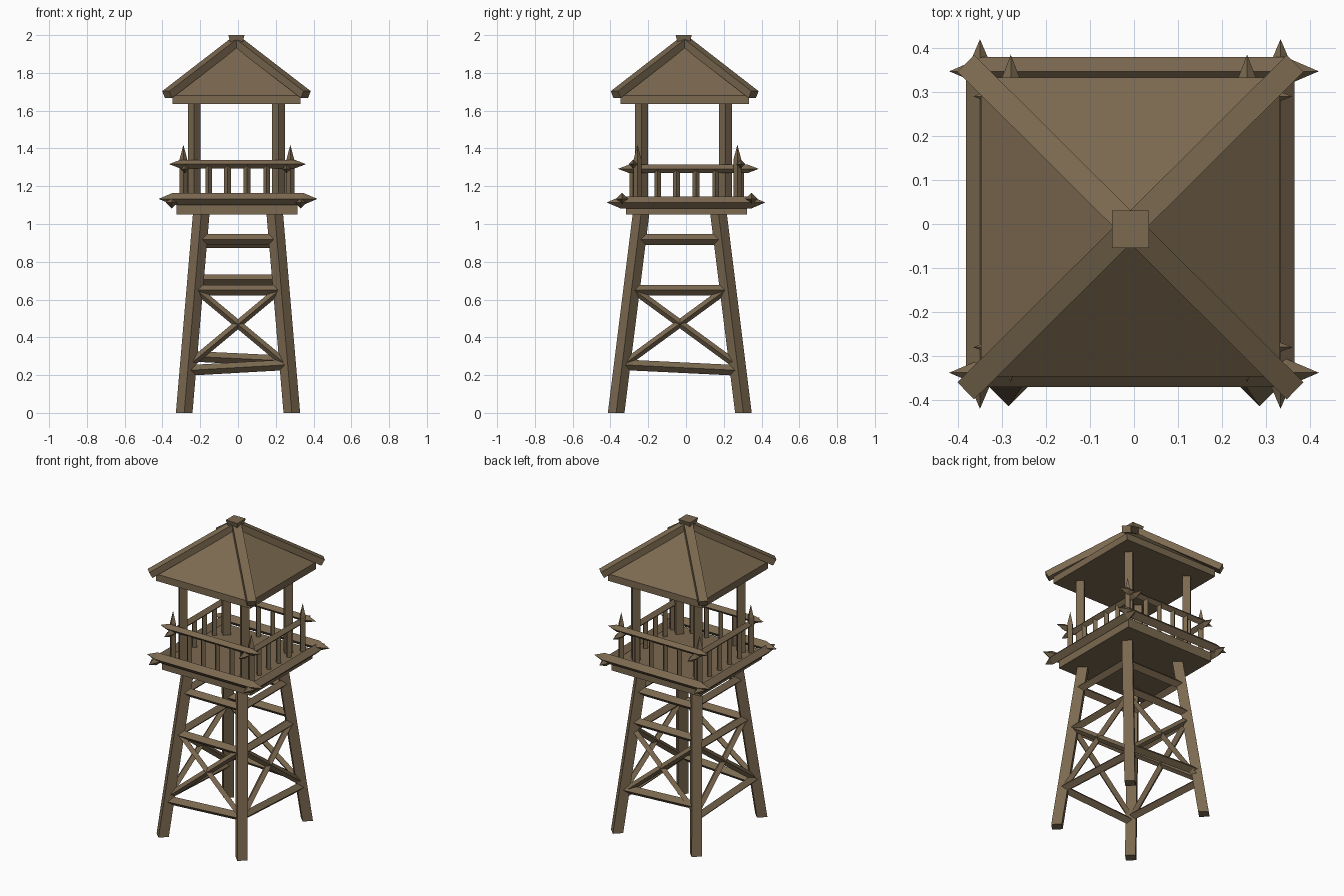
import bpy, bmesh
from mathutils import Vector

if "Cube" in bpy.data.objects:
    bpy.data.objects.remove(bpy.data.objects["Cube"])

wood = bpy.data.materials.new("weathered wood")
wood.diffuse_color = (0.2, 0.143, 0.081, 1)
wood.use_nodes = True
wood.node_tree.nodes["Principled BSDF"].inputs["Base Color"].default_value = wood.diffuse_color


def finish(name, bm):
    bmesh.ops.recalc_face_normals(bm, faces=bm.faces)
    me = bpy.data.meshes.new(name)
    bm.to_mesh(me)
    bm.free()
    me.materials.append(wood)
    ob = bpy.data.objects.new(name, me)
    bpy.context.collection.objects.link(ob)
    return ob


def diamond(r):
    return [(r, 0), (0, r), (-r, 0), (0, -r)]


def rect(w, h):
    return [(w, h), (-w, h), (-w, -h), (w, -h)]


def beam(name, a, b, profile, spike_a=0, spike_b=0, level_ends=False):
    """Four-sided timber from a to b; optional pointed ends of given length."""
    a, b = Vector(a), Vector(b)
    d = (b - a).normalized()
    if level_ends or abs(d.z) > 0.99:
        u, v = Vector((1, 0, 0)), Vector((0, 1, 0))
    else:
        u = d.cross(Vector((0, 0, 1))).normalized()
        v = u.cross(d)
    bm = bmesh.new()
    rings = [[bm.verts.new(p + u * x + v * y) for x, y in profile] for p in (a, b)]
    for i in range(4):
        j = (i + 1) % 4
        bm.faces.new((rings[0][i], rings[0][j], rings[1][j], rings[1][i]))
    for ring, tip, length in ((rings[0], a - d * spike_a, spike_a),
                              (rings[1], b + d * spike_b, spike_b)):
        if length:
            t = bm.verts.new(tip)
            for i in range(4):
                bm.faces.new((ring[i], ring[(i + 1) % 4], t))
        else:
            bm.faces.new(ring)
    return finish(name, bm)


def frustum(name, cx, cy, levels):
    """Stack of squares given as (half width, z); half width 0 makes an apex."""
    bm = bmesh.new()
    prev = None
    for h, z in levels:
        if h == 0:
            t = bm.verts.new((cx, cy, z))
            for i in range(4):
                bm.faces.new((prev[i], prev[(i + 1) % 4], t))
            return finish(name, bm)
        ring = [bm.verts.new((cx + x, cy + y, z)) for x, y in rect(h, h)]
        if prev is None:
            bm.faces.new(ring)
        else:
            for i in range(4):
                j = (i + 1) % 4
                bm.faces.new((prev[i], prev[j], ring[j], ring[i]))
        prev = ring
    bm.faces.new(prev)
    return finish(name, bm)


def leg_at(sx, sy, z):
    return (sx * (0.285 - 0.0857 * z), -0.033 + sy * (0.337 - 0.125 * z), z)


# Splayed legs
CORNERS = [(-1, -1), (1, -1), (1, 1), (-1, 1)]
for c in CORNERS:
    beam("leg", leg_at(*c, 0), leg_at(*c, 1.07), diamond(0.044), level_ends=True)

# Rungs and cross braces on each side: (start z, end z) of the three rungs
RUNGS = {
    "front": [(0.225, 0.255), (0.65, 0.65), (0.918, 0.918)],
    "right": [(0.255, 0.225), (0.65, 0.65), (0.918, 0.918)],
    "back": [(0.275, 0.30), (0.705, 0.705), (0.90, 0.90)],
    "left": [(0.225, 0.255), (0.65, 0.65), (0.918, 0.918)],
}
for i, (side, rungs) in enumerate(RUNGS.items()):
    p, q = CORNERS[i], CORNERS[(i + 1) % 4]
    for z0, z1 in rungs:
        beam(side + "_rung", leg_at(*p, z0), leg_at(*q, z1), diamond(0.028))
    beam(side + "_brace", leg_at(*p, 0.25), leg_at(*q, 0.66), diamond(0.021))
    beam(side + "_brace", leg_at(*q, 0.25), leg_at(*p, 0.66), diamond(0.021))

# Platform floor
frustum("platform", -0.006, 0.002, [(0.32, 1.05), (0.32, 1.11)])

# Spiked edge beams around the platform
for y in (-0.338, 0.347):
    beam("edge_beam", (-0.345, y, 1.133), (0.345, y, 1.133), diamond(0.032), 0.075, 0.075)
for x in (-0.35, 0.333):
    beam("edge_beam", (x, -0.345, 1.114), (x, 0.345, 1.114), diamond(0.032), 0.075, 0.075)

# Spiked hand rails
for y in (-0.28, 0.29):
    beam("hand_rail", (-0.305, y, 1.317), (0.3, y, 1.317), diamond(0.023), 0.06, 0.06)
for x in (-0.28, 0.257):
    beam("hand_rail", (x, -0.3, 1.292), (x, 0.325, 1.292), diamond(0.023), 0.06, 0.06)

# Pointed corner posts
for x in (-0.289, 0.277):
    for y in (-0.257, 0.272):
        beam("corner_post", (x, y, 1.09), (x, y, 1.34), diamond(0.021), 0, 0.08)

# Balusters
for t in (-0.155, -0.055, 0.048, 0.152):
    for y in (-0.28, 0.29):
        beam("baluster", (t, y, 1.09), (t, y, 1.315), diamond(0.018))
    for x in (-0.28, 0.257):
        beam("baluster", (x, t + 0.005, 1.09), (x, t + 0.005, 1.29), diamond(0.018))

# Roof posts
for x in (-0.232, 0.215):
    for y in (-0.236, 0.21):
        beam("roof_post", (x, y, 1.09), (x, y, 1.66), diamond(0.034))

# Pyramid roof with eave band, hip beams and cap
RX, RY = -0.008, -0.007
frustum("roof", RX, RY, [(0.34, 1.635), (0.34, 1.68), (0, 1.965)])
for sx, sy in CORNERS:
    beam("hip_beam", (RX + sx * 0.367, RY + sy * 0.365, 1.685), (RX, RY, 1.968),
         rect(0.027, 0.021))
frustum("roof_cap", RX, RY - 0.005, [(0.03, 1.95), (0.0425, 2.0)])
